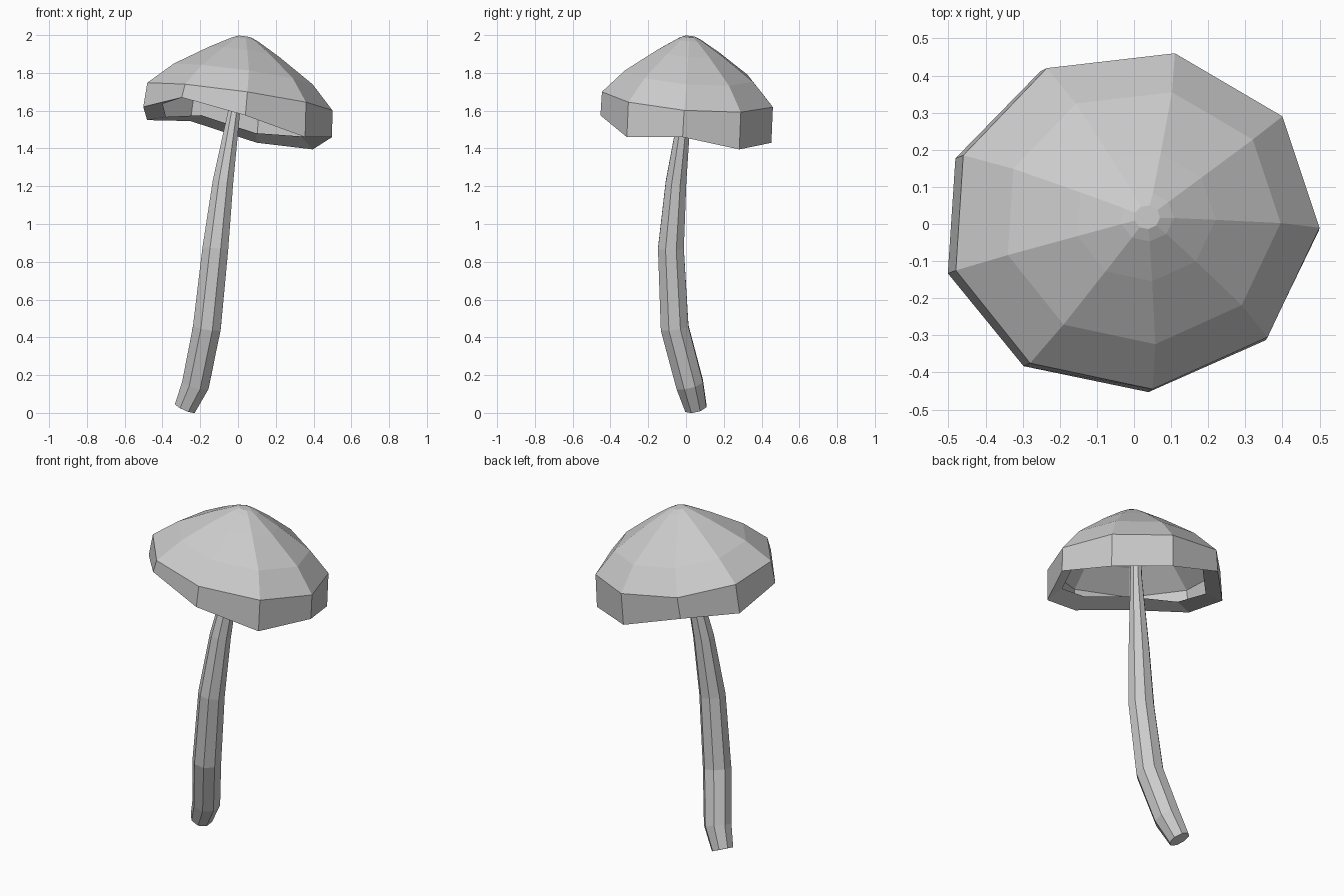
import bpy, bmesh
from math import cos, sin, pi
from mathutils import Vector

cube = bpy.data.objects.get("Cube")
if cube:
    bpy.data.objects.remove(cube, do_unlink=True)

grey = bpy.data.materials.new("plain grey")
grey.use_nodes = True
grey.diffuse_color = (0.6, 0.6, 0.6, 1)
grey.node_tree.nodes["Principled BSDF"].inputs["Base Color"].default_value = grey.diffuse_color


def loft(name, rings, close_start):
    """Skin a list of equal rings of points, closing the last and maybe the first."""
    bm = bmesh.new()
    loops = [[bm.verts.new(p) for p in ring] for ring in rings]
    for low, high in zip(loops, loops[1:]):
        for i in range(len(low)):
            j = (i + 1) % len(low)
            bm.faces.new((low[i], low[j], high[j], high[i]))
    if close_start:
        bm.faces.new(reversed(loops[0]))
    bm.faces.new(loops[-1])
    mesh = bpy.data.meshes.new(name)
    bm.to_mesh(mesh)
    bm.free()
    mesh.materials.append(grey)
    obj = bpy.data.objects.new(name, mesh)
    bpy.context.collection.objects.link(obj)
    return obj


# Cap: uneven nine-sided rim, given as x, y and height of the lower edge
rim = [(0.5, -0.01, 1.46), (0.4, 0.29, 1.395), (0.11, 0.46, 1.43),
       (-0.235, 0.42, 1.545), (-0.46, 0.185, 1.55), (-0.48, -0.125, 1.62),
       (-0.28, -0.375, 1.67), (0.05, -0.445, 1.575), (0.36, -0.305, 1.46)]


def cap_ring(scale, height, shift):
    """Scaled copy of the rim on the tilted plane of the cap."""
    ring = []
    for x, y, low in rim:
        px, py = x * scale + shift, y * scale + shift / 2
        ring.append((px, py, height - 0.14 * px - 0.08 * py))
    return ring


# Hollow shell with a lip folded inward along the lower edge
lower_edge = [(x * 1.02 - 0.012, y - 0.008, z) for x, y, z in rim]
inner_lip = [(x * 0.83, y * 0.83, z + 0.045 + 0.06 * x) for x, y, z in rim]
loft("cap", [
    inner_lip,
    lower_edge,
    cap_ring(1, 1.671, 0),
    cap_ring(0.75, 1.795, 0.02),
    cap_ring(0.38, 1.915, 0.03),
    cap_ring(0.145, 1.982, 0.035),
    cap_ring(0.07, 1.998, 0.035),
], False)

# Stem: bent eight-sided tube, as centre and radius along the path
path = [(-0.28, 0.052, 0.027, 0.062), (-0.225, 0.02, 0.15, 0.078),
        (-0.165, -0.06, 0.45, 0.08), (-0.12, -0.08, 0.87, 0.074),
        (-0.08, -0.053, 1.22, 0.059), (-0.02, -0.005, 1.6, 0.034),
        (-0.01, 0.005, 1.72, 0.03)]
SIDES = 8
centres = [Vector(p[:3]) for p in path]
stem_rings = []
for i, (centre, point) in enumerate(zip(centres, path)):
    along = (centres[min(i + 1, len(path) - 1)] - centres[max(i - 1, 0)]).normalized()
    across = Vector((0, 1, 0)).cross(along).normalized()
    depth = along.cross(across)
    stem_rings.append([centre + point[3] * (across * cos(a) + depth * sin(a))
                       for a in (2 * pi * (k + 0.5) / SIDES for k in range(SIDES))])
loft("stem", stem_rings, True)
